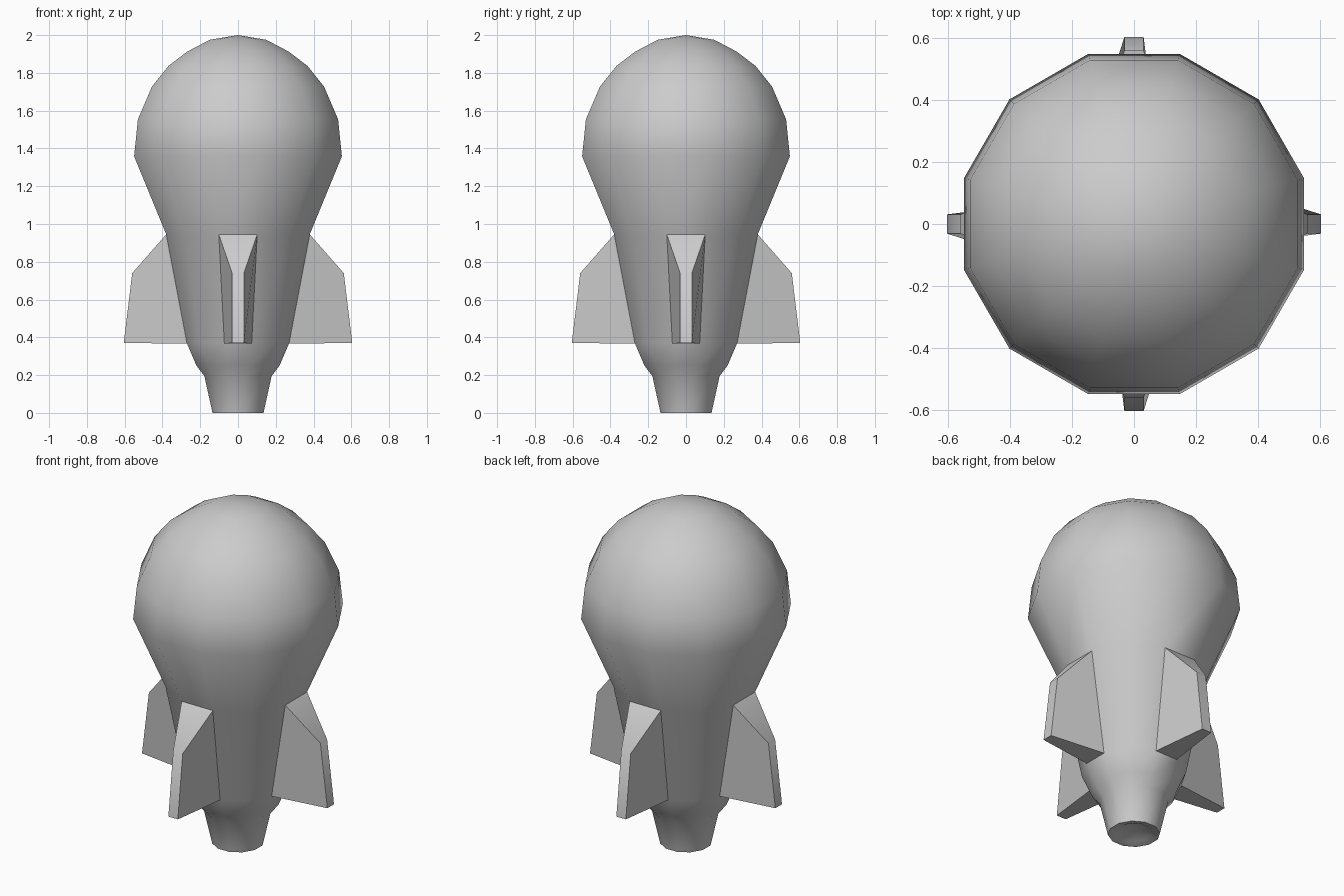
import bpy, bmesh, math
from mathutils import Vector

if "Cube" in bpy.data.objects:
    bpy.data.objects.remove(bpy.data.objects["Cube"])

SIDES = 12
# profile as (distance to flat side, height), nozzle to nose
PROFILE = [(0.095, 0.01), (0.135, 0.0), (0.178, 0.195), (0.22, 0.25), (0.27, 0.367),
           (0.38, 0.945), (0.55, 1.358), (0.53, 1.554), (0.456, 1.727),
           (0.368, 1.837), (0.268, 1.913), (0.15, 1.975)]
FIN_SEGMENT = 4
FIN_LOW, FIN_HIGH, FIN_HALF = (0.605, 0.37), (0.56, 0.74), 0.031

bm = bmesh.new()

# lathed body, flats facing the axes
rings = []
for flat, z in PROFILE:
    r = flat / math.cos(math.pi / SIDES)
    rings.append([bm.verts.new((r * math.cos(2 * math.pi * (i - 0.5) / SIDES),
                                r * math.sin(2 * math.pi * (i - 0.5) / SIDES), z))
                  for i in range(SIDES)])
fin_faces = []
for s in range(len(rings) - 1):
    lo, hi = rings[s], rings[s + 1]
    for i in range(SIDES):
        j = (i + 1) % SIDES
        f = bm.faces.new((lo[i], lo[j], hi[j], hi[i]))
        if s == FIN_SEGMENT and i % 3 == 0:
            fin_faces.append((f, 2 * math.pi * i / SIDES))

# nose tip and hollow nozzle
for ring, z in ((rings[-1], 2.0), (rings[0], 0.06)):
    tip = bm.verts.new((0, 0, z))
    for i in range(SIDES):
        bm.faces.new((ring[i], ring[(i + 1) % SIDES], tip))

# four fins pulled out of the body flats
for face, angle in fin_faces:
    out = Vector((math.cos(angle), math.sin(angle), 0))
    side = Vector((-out.y, out.x, 0))
    new = bmesh.ops.extrude_discrete_faces(bm, faces=[face])["faces"][0]
    for v in new.verts:
        d, z = FIN_HIGH if v.co.z > 0.6 else FIN_LOW
        sign = 1 if v.co.dot(side) > 0 else -1
        v.co = out * d + side * sign * FIN_HALF + Vector((0, 0, z))

bmesh.ops.recalc_face_normals(bm, faces=bm.faces)
mesh = bpy.data.meshes.new("rocket_body")
bm.to_mesh(mesh)
bm.free()
body = bpy.data.objects.new("rocket_body", mesh)
bpy.context.collection.objects.link(body)

# smooth body, crisp fin edges
bpy.context.view_layer.objects.active = body
body.select_set(True)
bpy.ops.object.shade_smooth_by_angle(angle=math.radians(35))
